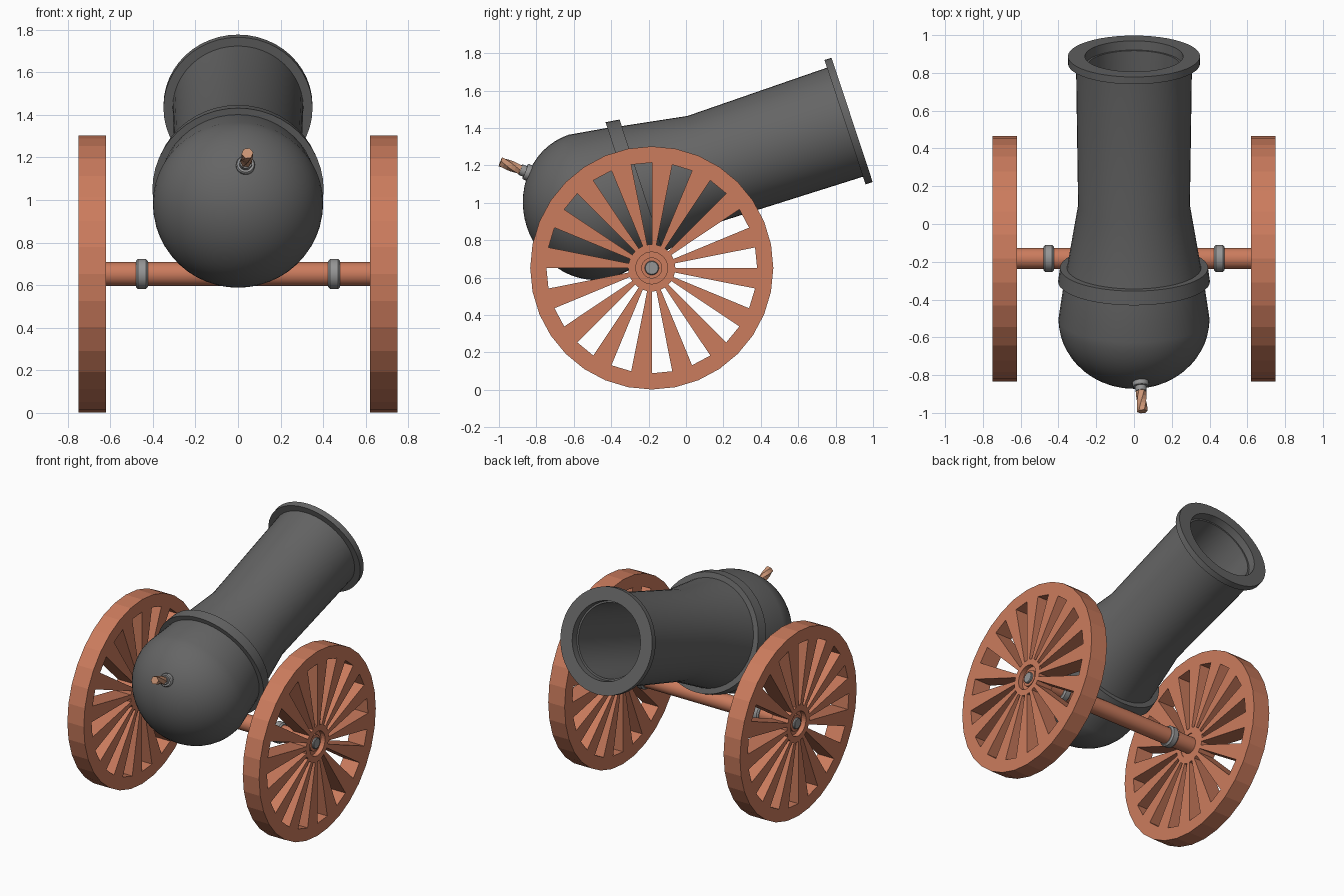
import bpy, bmesh
from math import pi, sin, cos, radians
from mathutils import Vector

if "Cube" in bpy.data.objects:
    bpy.data.objects.remove(bpy.data.objects["Cube"])


def material(name, rgb):
    m = bpy.data.materials.new(name)
    m.diffuse_color = (*rgb, 1)
    m.use_nodes = True
    m.node_tree.nodes["Principled BSDF"].inputs["Base Color"].default_value = m.diffuse_color
    return m


WOOD = material("painted_wood", (0.6, 0.2, 0.11))
IRON = material("dark_iron", (0.13, 0.13, 0.13))
STEEL = material("steel", (0.3, 0.3, 0.3))
ROPE = material("rope", (0.6, 0.3, 0.18))


def finish(name, bm, mat, smooth=True):
    bmesh.ops.remove_doubles(bm, verts=bm.verts, dist=1e-5)
    bmesh.ops.recalc_face_normals(bm, faces=bm.faces)
    me = bpy.data.meshes.new(name)
    bm.to_mesh(me)
    bm.free()
    ob = bpy.data.objects.new(name, me)
    bpy.context.collection.objects.link(ob)
    me.materials.append(mat)
    if smooth:
        bpy.ops.object.select_all(action='DESELECT')
        ob.select_set(True)
        bpy.context.view_layer.objects.active = ob
        bpy.ops.object.shade_smooth_by_angle(angle=radians(30))
    return ob


def lathe(name, profile, origin, direction, mat, segs=32, twist=0.0, smooth=True):
    """Revolve (radius, distance along direction) points; twist turns each ring."""
    bm = bmesh.new()
    rot = Vector(direction).to_track_quat('Z', 'Y')
    rings = []
    for k, (r, s) in enumerate(profile):
        ang = [2 * pi * i / segs + k * twist for i in range(segs)]
        rings.append([bm.verts.new(Vector(origin) + rot @ Vector((r * cos(a), r * sin(a), s)))
                      for a in ang])
    for a, b in zip(rings, rings[1:]):
        for i in range(segs):
            j = (i + 1) % segs
            bm.faces.new((a[i], a[j], b[j], b[i]))
    return finish(name, bm, mat, smooth)


def rod(name, r, a, b, origin, direction, mat, bevel=0.0, segs=32):
    pts = [(0, a), (r - bevel, a), (r, a + bevel), (r, b - bevel), (r - bevel, b), (0, b)]
    return lathe(name, pts, origin, direction, mat, segs)


# barrel: rounded breech, collar, flared tube, muzzle flange and open bore
tilt = radians(18.3)
axis = (0, cos(tilt), sin(tilt))
muzzle = (0, 0.888, 1.444)
breech = [(0.40 * sin(t), -1.464 - 0.367 * cos(t)) for t in (i * pi / 28 for i in range(15))]
tube = [(0.37, -1.256), (0.402, -1.256), (0.392, -1.18), (0.355, -1.18), (0.296, -0.83),
        (0.307, -0.04), (0.35, -0.04), (0.35, 0), (0.26, 0), (0.257, -0.05), (0.245, -0.05),
        (0.24, -0.83), (0.28, -1.3), (0, -1.4)]
lathe("barrel", breech + tube, muzzle, axis, IRON, 48)

# fuse and its socket
fuse_base = Vector((0.034, -0.834, 1.158))
fuse_dir = Vector((0.01, -0.153, 0.059)).normalized()
lathe("fuse_socket", [(0, -0.04), (0.044, -0.04), (0.044, 0.022), (0.04, 0.028), (0.03, 0.028),
                      (0.03, 0.055), (0, 0.055)], fuse_base, fuse_dir, STEEL, 20)
lathe("fuse", [(0, 0)] + [(0.028, 0.17 * i / 8) for i in range(9)] + [(0, 0.17)],
      fuse_base, fuse_dir, ROPE, 6, 0.25, False)

# axle with clamps
hub = Vector((0, -0.183, 0.652))
rod("axle", 0.056, -0.73, 0.73, hub, (1, 0, 0), WOOD)


def wheel(name, side):
    n, x0, x1 = 32, 0.62 * side, 0.748 * side
    radii = [0.65, 0.563, 0.126, 0.085]
    bm = bmesh.new()
    rings = [[bm.verts.new((x0, hub.y + r * cos(2 * pi * i / n), hub.z + r * sin(2 * pi * i / n)))
              for i in range(n)] for r in radii]
    for k in range(3):
        for i in range(n):
            if k == 1 and i % 2 == 0:
                continue  # gap between spokes
            j = (i + 1) % n
            bm.faces.new((rings[k][i], rings[k][j], rings[k + 1][j], rings[k + 1][i]))
    front = bm.faces[:]
    ext = bmesh.ops.extrude_face_region(bm, geom=front, use_keep_orig=True)
    moved = [v for v in ext["geom"] if isinstance(v, bmesh.types.BMVert)]
    bmesh.ops.translate(bm, verts=moved, vec=(x1 - x0, 0, 0))
    finish(name, bm, WOOD, False)


for label, side in (("left", -1), ("right", 1)):
    d = (side, 0, 0)
    wheel(label + "_wheel", side)
    rod(label + "_hub_plate", 0.086, 0.625, 0.715, hub, d, WOOD)
    rod(label + "_axle_bolt", 0.038, 0.70, 0.744, hub, d, STEEL, 0.004, 20)
    rod(label + "_axle_clamp", 0.071, 0.423, 0.48, hub, d, STEEL, 0.01)
